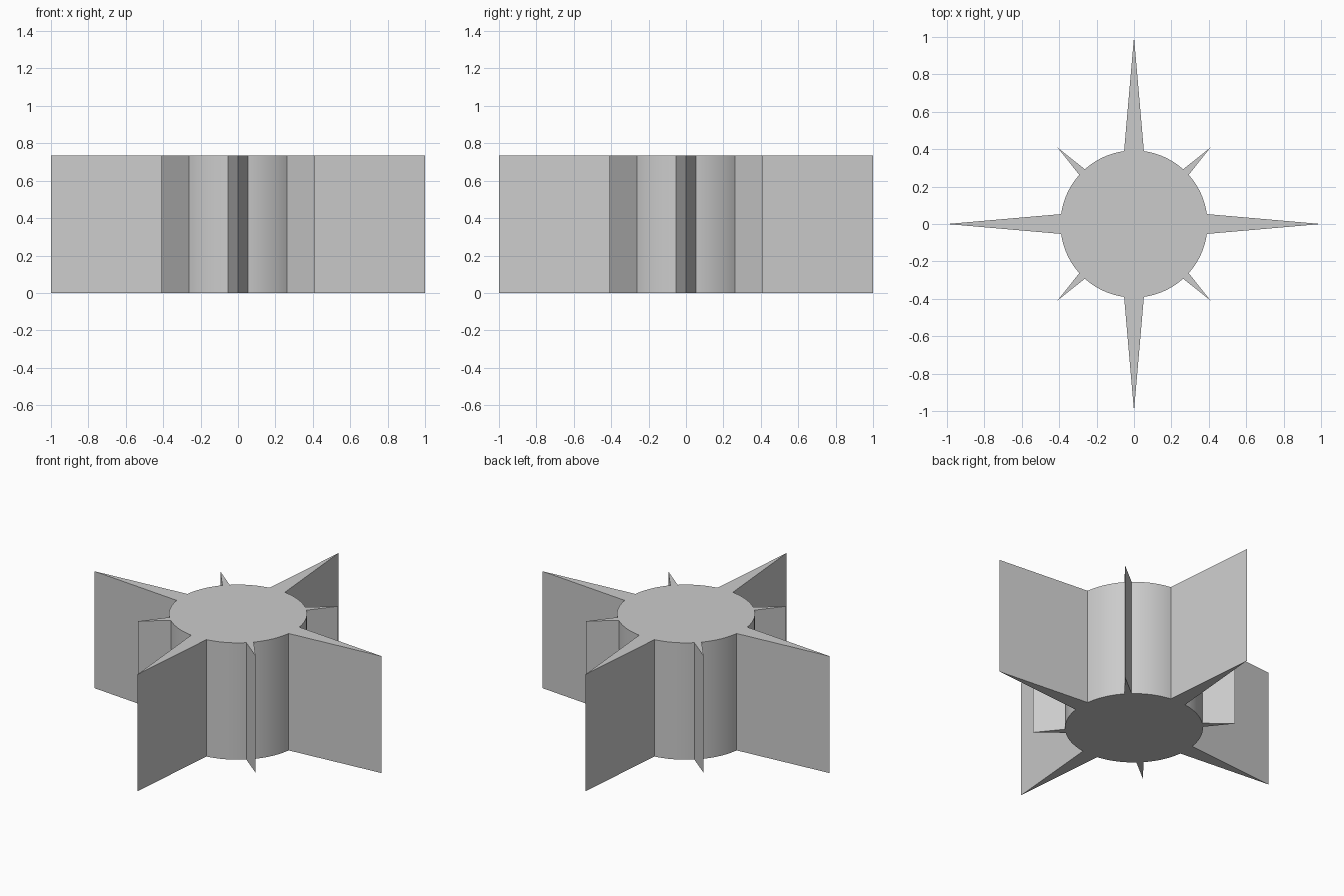
import bpy, bmesh
from math import radians, degrees, asin, sin, cos, pi

RADIUS, HEIGHT = 0.393, 0.735
LONG_TIP, LONG_HALF = 1.0, 0.053
SHORT_TIP, SHORT_HALF = 0.578, 0.021
ARC_STEPS = 14

cube = bpy.data.objects.get("Cube")
if cube:
    bpy.data.objects.remove(cube, do_unlink=True)

grey = bpy.data.materials.new("plain grey")
grey.use_nodes = True
colour = (0.6, 0.6, 0.6, 1)
grey.diffuse_color = colour
grey.node_tree.nodes["Principled BSDF"].inputs["Base Color"].default_value = colour


def polar(r, a):
    return (r * cos(a), r * sin(a), 0)


# Outline: alternating long and short points joined by arcs of the round hub
spread = [asin(LONG_HALF / RADIUS), asin(SHORT_HALF / RADIUS)]
tips = [LONG_TIP, SHORT_TIP]
outline = []
for i in range(8):
    angle = i * pi / 4
    outline.append(polar(tips[i % 2], angle))
    start = angle + spread[i % 2]
    end = angle + pi / 4 - spread[(i + 1) % 2]
    for s in range(ARC_STEPS + 1):
        outline.append(polar(RADIUS, start + (end - start) * s / ARC_STEPS))

# Raise the outline into a solid
bm = bmesh.new()
base = bm.faces.new([bm.verts.new(p) for p in outline])
raised = bmesh.ops.extrude_face_region(bm, geom=[base], use_keep_orig=True)
top = [v for v in raised["geom"] if isinstance(v, bmesh.types.BMVert)]
bmesh.ops.translate(bm, verts=top, vec=(0, 0, HEIGHT))
bmesh.ops.recalc_face_normals(bm, faces=bm.faces)
mesh = bpy.data.meshes.new("compass_star_block")
bm.to_mesh(mesh)
bm.free()
mesh.materials.append(grey)

star = bpy.data.objects.new("compass_star_block", mesh)
bpy.context.collection.objects.link(star)

# Smooth hub arcs, crisp corners
bpy.ops.object.select_all(action="DESELECT")
star.select_set(True)
bpy.context.view_layer.objects.active = star
bpy.ops.object.shade_smooth_by_angle(angle=radians(30))
